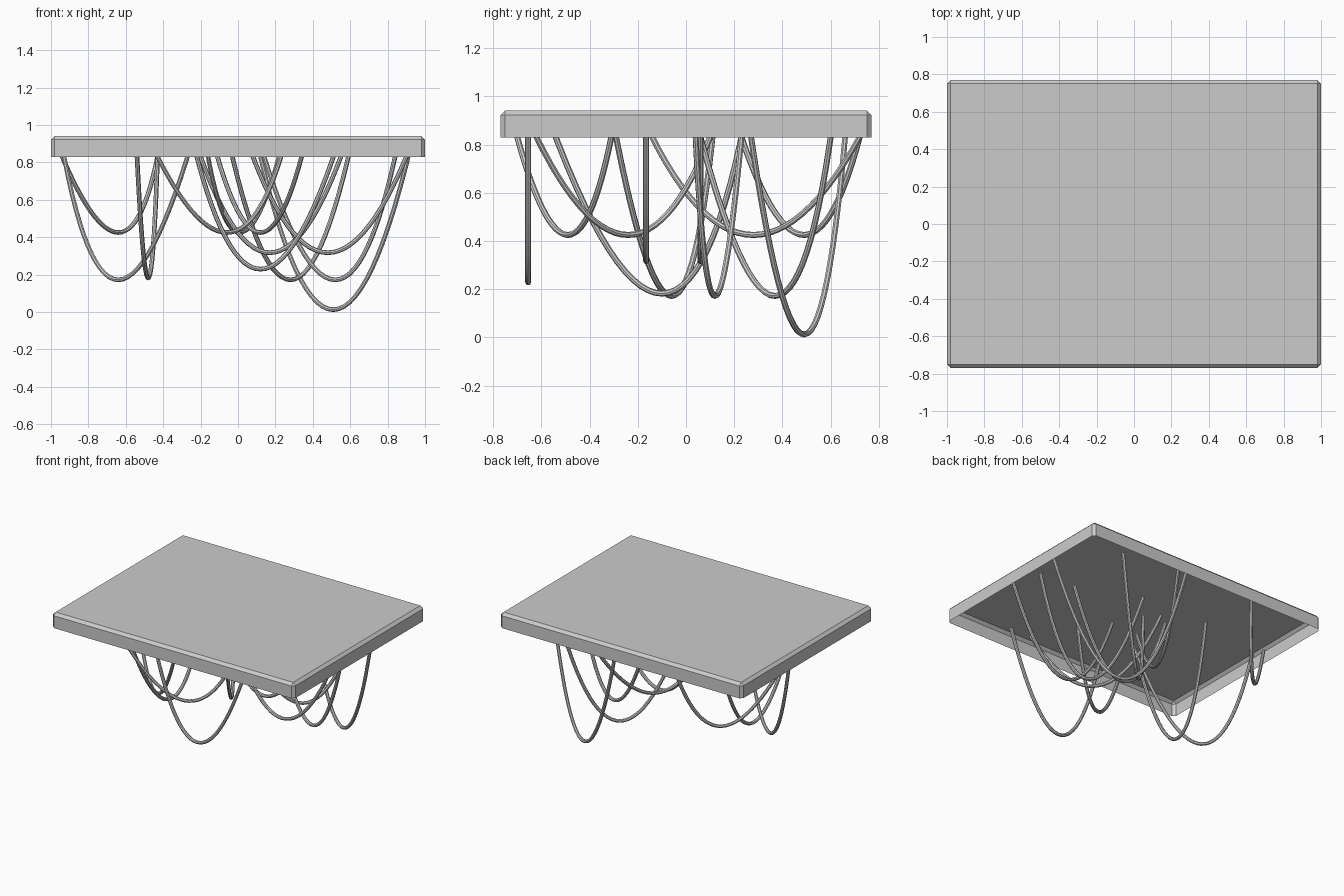
import bpy, bmesh
from math import sqrt

if "Cube" in bpy.data.objects:
    bpy.data.objects.remove(bpy.data.objects["Cube"])

Z_RIM, Z_TOP, Z_END = 0.83, 0.942, 0.905

# Tray: open-bottomed slab with chamfered top and corner edges
bm = bmesh.new()
bmesh.ops.create_cube(bm, size=1)
for v in bm.verts:
    v.co.x *= 2.0
    v.co.y *= 1.54
    v.co.z = Z_TOP if v.co.z > 0 else Z_RIM
bottom = [f for f in bm.faces if f.normal.z < -0.5]
bmesh.ops.delete(bm, geom=bottom, context='FACES_ONLY')
edges = [e for e in bm.edges if any(v.co.z > 0.9 for v in e.verts)]
bmesh.ops.bevel(bm, geom=edges, offset=0.02, segments=1, affect='EDGES')
bm.normal_update()
mesh = bpy.data.meshes.new("ceiling_tray")
bm.to_mesh(mesh)
bm.free()
bpy.context.collection.objects.link(bpy.data.objects.new("ceiling_tray", mesh))


def hanging_cable(name, a, low, b, radius=0.0125, n=28):
    """Parabolic cable through a and b (at rim height) and its lowest point."""
    lx, ly, lz = low
    smax = sqrt((Z_END - lz) / (Z_RIM - lz))
    cu = bpy.data.curves.new(name, 'CURVE')
    cu.dimensions = '3D'
    cu.bevel_depth = radius
    cu.bevel_resolution = 2
    cu.use_fill_caps = True
    sp = cu.splines.new('POLY')
    sp.points.add(n)
    for i, p in enumerate(sp.points):
        s = smax * (2 * i / n - 1)
        wa, wb, wl = s * (s - 1) / 2, s * (s + 1) / 2, 1 - s * s
        p.co = (wa * a[0] + wl * lx + wb * b[0],
                wa * a[1] + wl * ly + wb * b[1],
                lz + (Z_RIM - lz) * s * s, 1)
    ob = bpy.data.objects.new(name, cu)
    bpy.context.collection.objects.link(ob)
    # Turn the curve into a smooth mesh tube
    bpy.ops.object.select_all(action='DESELECT')
    ob.select_set(True)
    bpy.context.view_layer.objects.active = ob
    bpy.ops.object.convert(target='MESH')
    bpy.ops.object.shade_smooth_by_angle()


# Cables: one end, lowest point, other end
cables = [
    ((-0.94, 0.23), (-0.64, 0.49, 0.425), (-0.43, 0.72)),
    ((-0.93, 0.11), (-0.64, -0.06, 0.172), (-0.27, -0.29)),
    ((-0.54, -0.54), (-0.48, -0.10, 0.182), (-0.43, 0.23)),
    ((-0.43, -0.70), (-0.06, -0.49, 0.425), (0.23, -0.31)),
    ((0.34, -0.62), (0.12, -0.24, 0.425), (-0.11, 0.10)),
    ((0.22, 0.72), (0.01, 0.28, 0.425), (-0.16, -0.14)),
    ((-0.20, 0.06), (0.17, 0.06, 0.317), (0.55, 0.06)),
    ((-0.22, -0.655), (0.12, -0.655, 0.229), (0.51, -0.655)),
    ((-0.03, 0.06), (0.28, 0.37, 0.172), (0.59, 0.60)),
    ((0.08, -0.165), (0.48, -0.165, 0.317), (0.90, -0.165)),
    ((0.84, 0.04), (0.52, 0.12, 0.172), (0.14, 0.23)),
    ((0.91, 0.27), (0.51, 0.49, 0.0125), (0.12, 0.66)),
]
for k, (a, low, b) in enumerate(cables, 1):
    hanging_cable(f"hanging_cable_{k:02d}", a, low, b)
